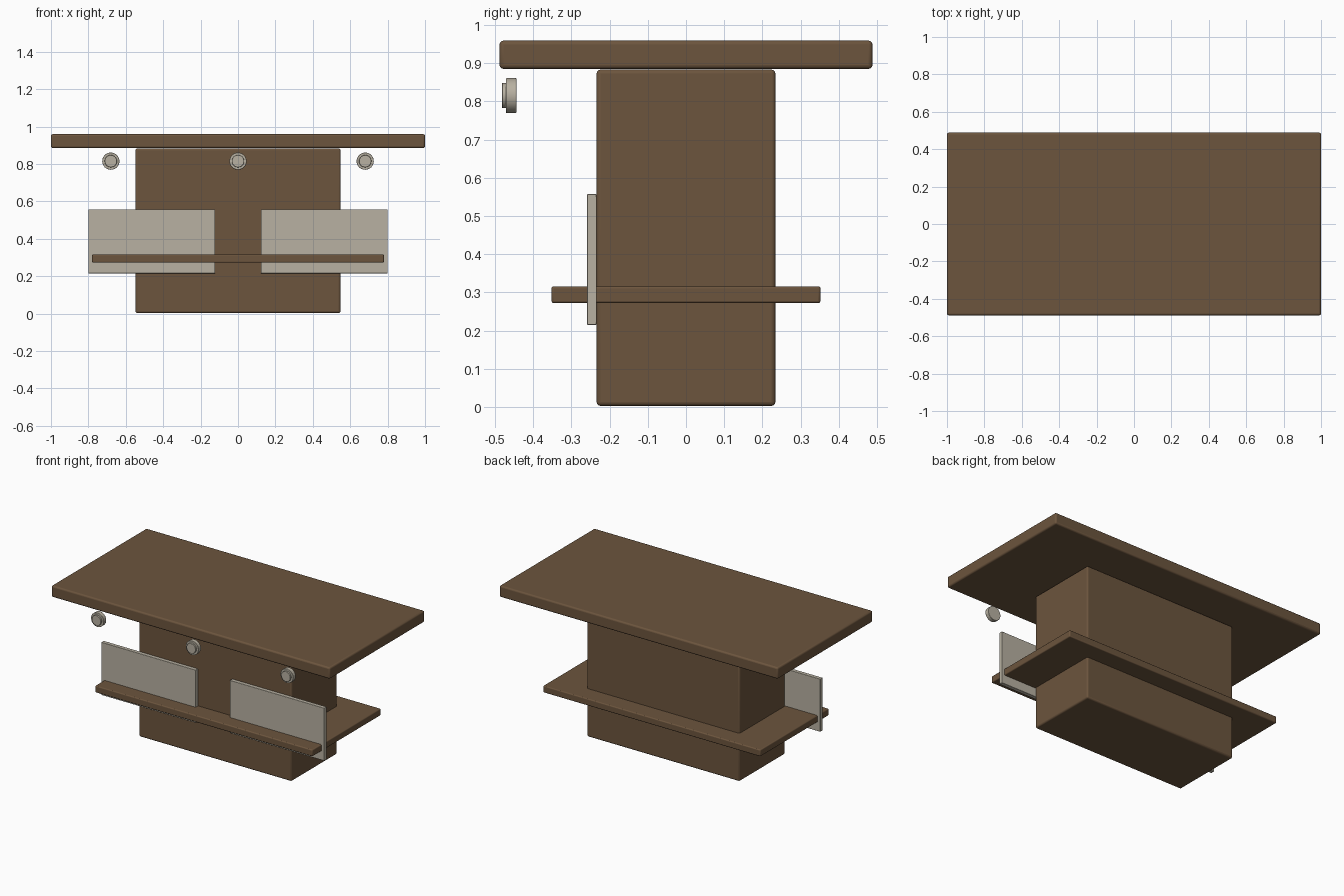
import bpy
import math

if "Cube" in bpy.data.objects:
    bpy.data.objects.remove(bpy.data.objects["Cube"])


def material(name, rgb):
    m = bpy.data.materials.new(name)
    m.diffuse_color = (*rgb, 1)
    m.use_nodes = True
    m.node_tree.nodes["Principled BSDF"].inputs["Base Color"].default_value = m.diffuse_color
    return m


wood = material("brown_wood", (0.15, 0.09, 0.047))
pale = material("pale_metal", (0.48, 0.44, 0.36))


def finish(obj, name, mat, bevel, segments=3):
    obj.name = name
    obj.data.materials.append(mat)
    mod = obj.modifiers.new("soft_edges", 'BEVEL')
    mod.width = bevel
    mod.segments = segments
    mod.limit_method = 'ANGLE'
    bpy.ops.object.shade_smooth_by_angle(angle=math.radians(35))
    return obj


def box(name, lo, hi, mat, bevel):
    centre = [(a + b) / 2 for a, b in zip(lo, hi)]
    bpy.ops.mesh.primitive_cube_add(size=1, location=centre)
    obj = bpy.context.object
    obj.scale = [b - a for a, b in zip(lo, hi)]
    bpy.ops.object.transform_apply(location=False, rotation=False, scale=True)
    return finish(obj, name, mat, bevel)


def disc(name, x, y0, y1, z, radius):
    bpy.ops.mesh.primitive_cylinder_add(
        vertices=32, radius=radius, depth=y1 - y0,
        location=(x, (y0 + y1) / 2, z), rotation=(math.pi / 2, 0, 0))
    return finish(bpy.context.object, name, pale, 0.002, 2)


# Pedestal, shelf and table top
box("pedestal", (-0.548, -0.234, 0.003), (0.548, 0.234, 0.883), wood, 0.010)
box("shelf", (-0.78, -0.352, 0.272), (0.78, 0.352, 0.316), wood, 0.006)
box("table_top", (-1.0, -0.488, 0.885), (1.0, 0.488, 0.959), wood, 0.010)

# Pale front panels, one each side
for side, x0, x1 in (("left", -0.80, -0.123), ("right", 0.123, 0.80)):
    box(side + "_panel", (x0, -0.259, 0.215), (x1, -0.234, 0.557), pale, 0.002)

# Round knobs below the front edge, each a disc with a smaller cap
for side, x in (("left", -0.68), ("middle", 0), ("right", 0.68)):
    disc(side + "_knob", x, -0.471, -0.444, 0.815, 0.046)
    disc(side + "_knob_cap", x, -0.482, -0.470, 0.815, 0.033)
